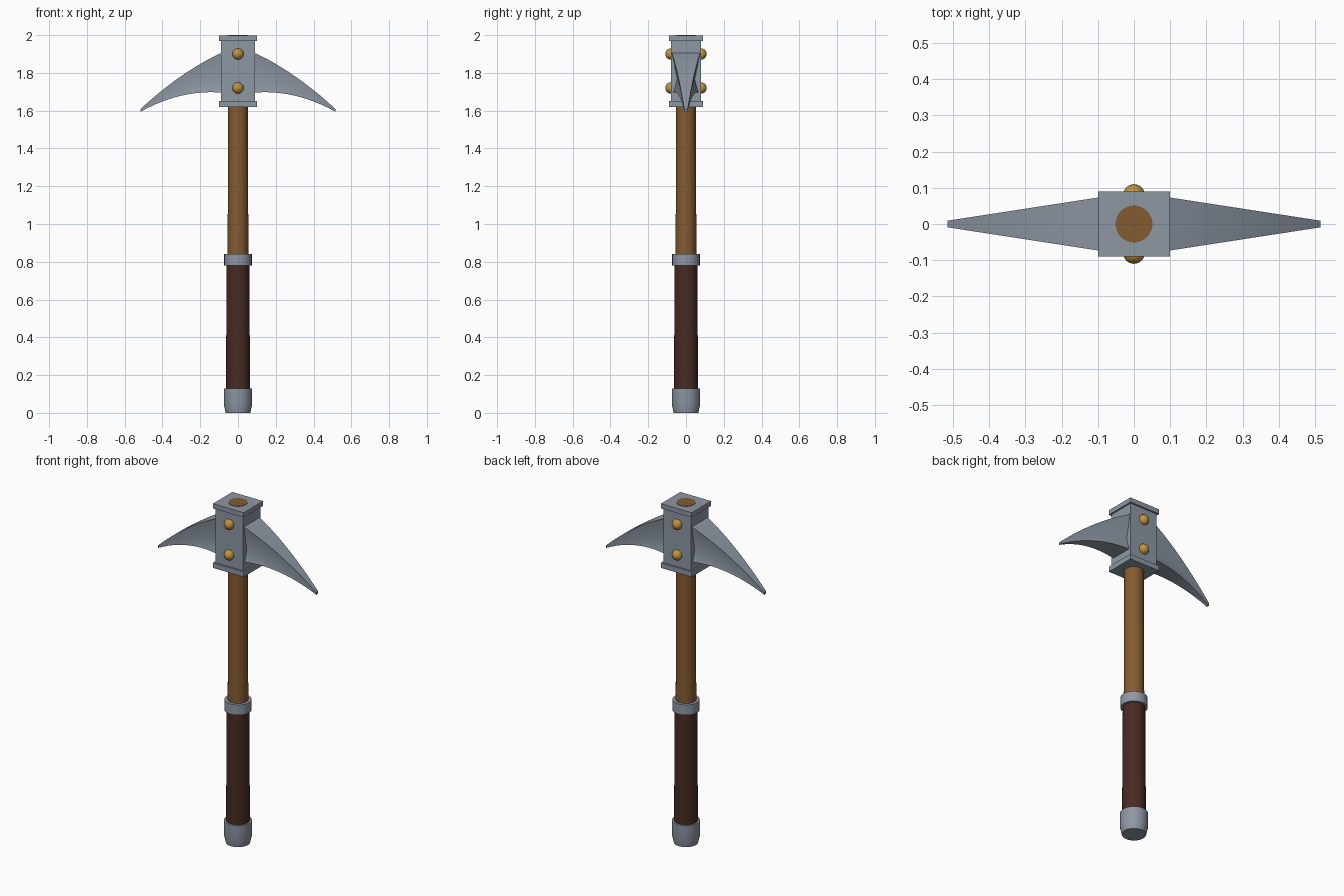
import bpy, bmesh, math

if "Cube" in bpy.data.objects:
    bpy.data.objects.remove(bpy.data.objects["Cube"])


def mat(name, rgb):
    m = bpy.data.materials.new(name)
    m.diffuse_color = (*rgb, 1)
    m.use_nodes = True
    m.node_tree.nodes["Principled BSDF"].inputs["Base Color"].default_value = m.diffuse_color
    return m


STEEL = mat("steel grey", (0.27, 0.31, 0.37))
WOOD = mat("oak brown", (0.23, 0.105, 0.03))
GRIP = mat("dark leather", (0.062, 0.024, 0.016))
BRASS = mat("brass", (0.52, 0.29, 0.05))


def finish(name, bm, material, smooth=False):
    bmesh.ops.recalc_face_normals(bm, faces=bm.faces)
    me = bpy.data.meshes.new(name)
    bm.to_mesh(me)
    bm.free()
    me.materials.append(material)
    ob = bpy.data.objects.new(name, me)
    bpy.context.collection.objects.link(ob)
    if smooth:
        bpy.ops.object.select_all(action='DESELECT')
        ob.select_set(True)
        bpy.context.view_layer.objects.active = ob
        bpy.ops.object.shade_smooth_by_angle(angle=math.radians(35))
    return ob


def loft(bm, rings):
    """Skin closed rings of points and cap both ends."""
    vs = [[bm.verts.new(p) for p in r] for r in rings]
    n = len(vs[0])
    for a, b in zip(vs, vs[1:]):
        for i in range(n):
            j = (i + 1) % n
            bm.faces.new((a[i], a[j], b[j], b[i]))
    bm.faces.new(vs[0])
    bm.faces.new(vs[-1])


def turned(name, profile, material, n=32):
    bm = bmesh.new()
    loft(bm, [[(r * math.cos(math.tau * i / n), r * math.sin(math.tau * i / n), z)
               for i in range(n)] for r, z in profile])
    return finish(name, bm, material, True)


def box(name, hx, hy, z0, z1, material):
    bm = bmesh.new()
    loft(bm, [[(-hx, -hy, z), (hx, -hy, z), (hx, hy, z), (-hx, hy, z)] for z in (z0, z1)])
    return finish(name, bm, material)


# Handle
turned("shaft", [(0.057, 0.05), (0.055, 0.84), (0.051, 2.0)], WOOD)
turned("grip", [(0.064, 0.10), (0.060, 0.79)], GRIP)
turned("grip_ring", [(0.073, 0.78), (0.073, 0.84)], STEEL)
turned("pommel", [(0.065, 0.0), (0.075, 0.045), (0.075, 0.13)], STEEL)

# Head socket with flanges
box("socket", 0.09, 0.08, 1.64, 1.98, STEEL)
box("lower_flange", 0.10, 0.09, 1.62, 1.65, STEEL)
box("upper_flange", 0.10, 0.09, 1.97, 1.998, STEEL)


# Curved picks: waisted section swept to a narrow tip
def bezier(p, t):
    return sum(c * v for c, v in zip(((1 - t) ** 2, 2 * t * (1 - t), t * t), p))


for side, label in ((1, "right"), (-1, "left")):
    bm = bmesh.new()
    rings = []
    for i in range(13):
        t = i / 12
        x = 0.08 + 0.435 * t
        w = 0.076 - 0.067 * t
        top = bezier((1.91, 1.81, 1.61), t)
        low = bezier((1.695, 1.715, 1.595), t)
        mid = low + 0.32 * (top - low)
        k = 0.62 + 0.3 * t
        half = [(w, top), (w * k, mid), (w * 0.88, low)]
        rings.append([(side * x, y, z) for y, z in half] +
                     [(side * x, -y, z) for y, z in reversed(half)])
    loft(bm, rings)
    finish(label + "_pick", bm, STEEL, True)

# Rivets on front and back
for y, label in ((-0.08, "front"), (0.08, "back")):
    for z, level in ((1.72, "lower"), (1.90, "upper")):
        bm = bmesh.new()
        bmesh.ops.create_uvsphere(bm, u_segments=16, v_segments=10, radius=0.03)
        bmesh.ops.translate(bm, verts=bm.verts, vec=(0, y, z))
        finish(f"{label}_{level}_rivet", bm, BRASS, True)
